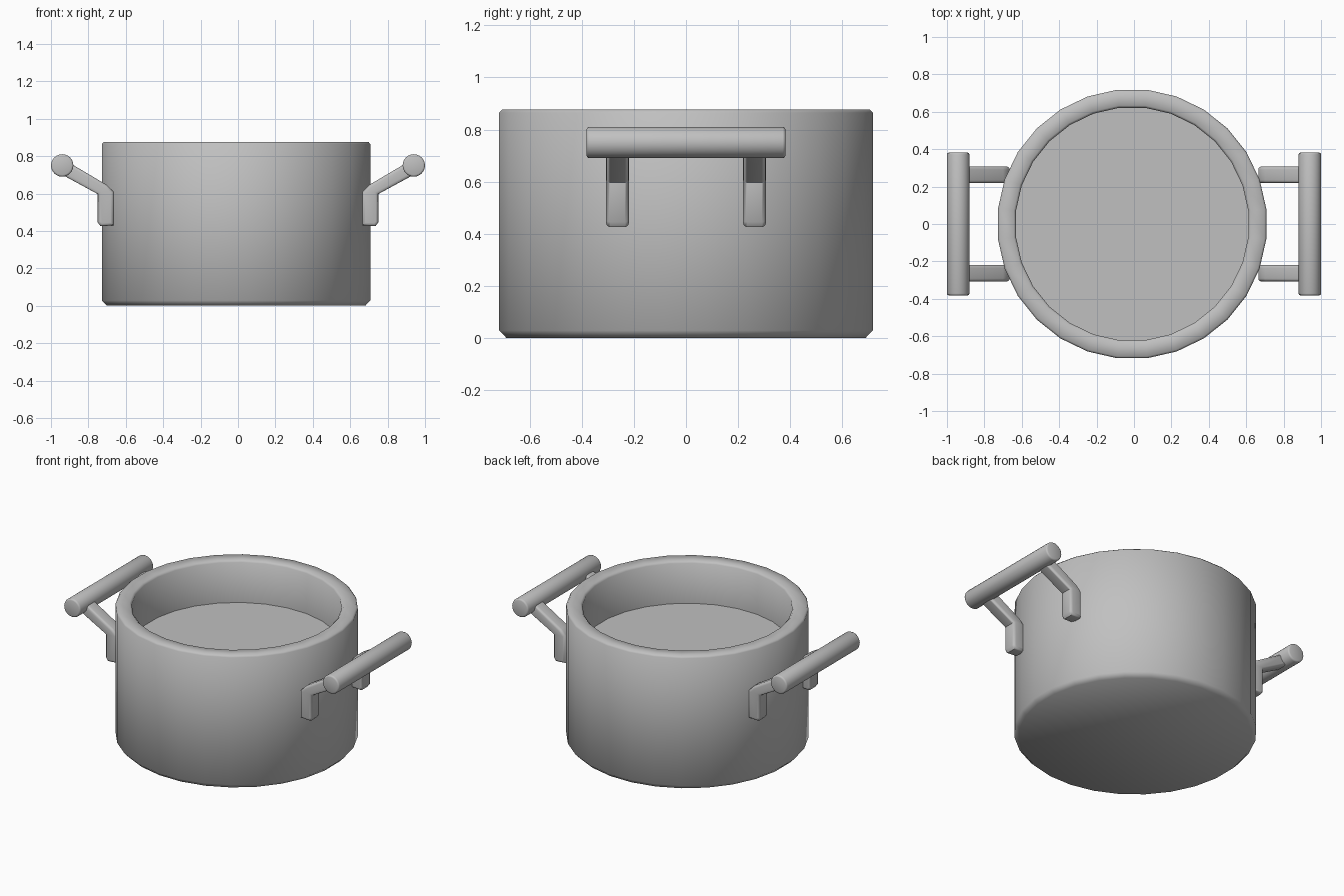
import bpy, bmesh, math
from mathutils import Matrix

if "Cube" in bpy.data.objects:
    bpy.data.objects.remove(bpy.data.objects["Cube"], do_unlink=True)

# Single grey metal
metal = bpy.data.materials.new("grey metal")
metal.use_nodes = True
GREY = (0.53, 0.53, 0.53, 1)
metal.diffuse_color = GREY
metal.node_tree.nodes["Principled BSDF"].inputs["Base Color"].default_value = GREY


def finish(name, bm, angle):
    """Turn a bmesh into a smooth-shaded object."""
    bmesh.ops.recalc_face_normals(bm, faces=bm.faces)
    mesh = bpy.data.meshes.new(name)
    bm.to_mesh(mesh)
    bm.free()
    mesh.materials.append(metal)
    obj = bpy.data.objects.new(name, mesh)
    bpy.context.collection.objects.link(obj)
    bpy.ops.object.select_all(action="DESELECT")
    obj.select_set(True)
    bpy.context.view_layer.objects.active = obj
    bpy.ops.object.shade_smooth_by_angle(angle=math.radians(angle))
    return obj


def bevel_edges(bm, edges, width, segments):
    bmesh.ops.bevel(bm, geom=edges, offset=width, segments=segments,
                    profile=0.5, affect="EDGES")


# Pot body: rings stacked along a profile, closed by floor and base
SIDES = 28
PROFILE = [(0.695, 0), (0.722, 0.028), (0.722, 0.865), (0.712, 0.876),
           (0.637, 0.876), (0.625, 0.864), (0.625, 0.6)]
bm = bmesh.new()
rings = []
for radius, z in PROFILE:
    ring = []
    for i in range(SIDES):
        a = math.tau * (i + 0.5) / SIDES
        ring.append(bm.verts.new((radius * math.cos(a) - 0.01, radius * math.sin(a), z)))
    rings.append(ring)
for low, high in zip(rings, rings[1:]):
    for i in range(SIDES):
        j = (i + 1) % SIDES
        bm.faces.new((low[i], low[j], high[j], high[i]))
bm.faces.new(rings[0])
bm.faces.new(rings[-1])
finish("pot_body", bm, 60)

# Bent bracket outline in x and z, for the left side
BRACKET = [(0.665, 0.43), (0.735, 0.425), (0.75, 0.445), (0.75, 0.597),
           (0.93, 0.695), (0.92, 0.775), (0.70, 0.645), (0.665, 0.61)]


def bracket(name, side, y):
    bm = bmesh.new()
    verts = [bm.verts.new((side * x, y - 0.044, z)) for x, z in BRACKET]
    face = bm.faces.new(verts)
    out = bmesh.ops.extrude_face_region(bm, geom=[face])
    moved = [v for v in out["geom"] if isinstance(v, bmesh.types.BMVert)]
    bmesh.ops.translate(bm, verts=moved, vec=(0, 0.088, 0))
    long_edges = [e for e in bm.edges
                  if abs(e.verts[0].co.y - e.verts[1].co.y) < 0.001]
    bevel_edges(bm, long_edges, 0.016, 3)
    finish(name, bm, 50)


def grip(name, side):
    bm = bmesh.new()
    place = Matrix.Translation((side * 0.94, 0, 0.75)) @ Matrix.Rotation(math.pi / 2, 4, "X")
    bmesh.ops.create_cone(bm, cap_ends=True, segments=24, radius1=0.06,
                          radius2=0.06, depth=0.764, matrix=place)
    rims = [e for e in bm.edges
            if abs(e.verts[0].co.y - e.verts[1].co.y) < 0.001]
    bevel_edges(bm, rims, 0.01, 2)
    finish(name, bm, 50)


# Two handles, each a round grip on two brackets
for label, side in (("left", 1), ("right", -1)):
    grip(label + "_handle_grip", side)
    for end, y in (("front", -0.263), ("back", 0.263)):
        bracket(f"{label}_{end}_handle_bracket", side, y)
